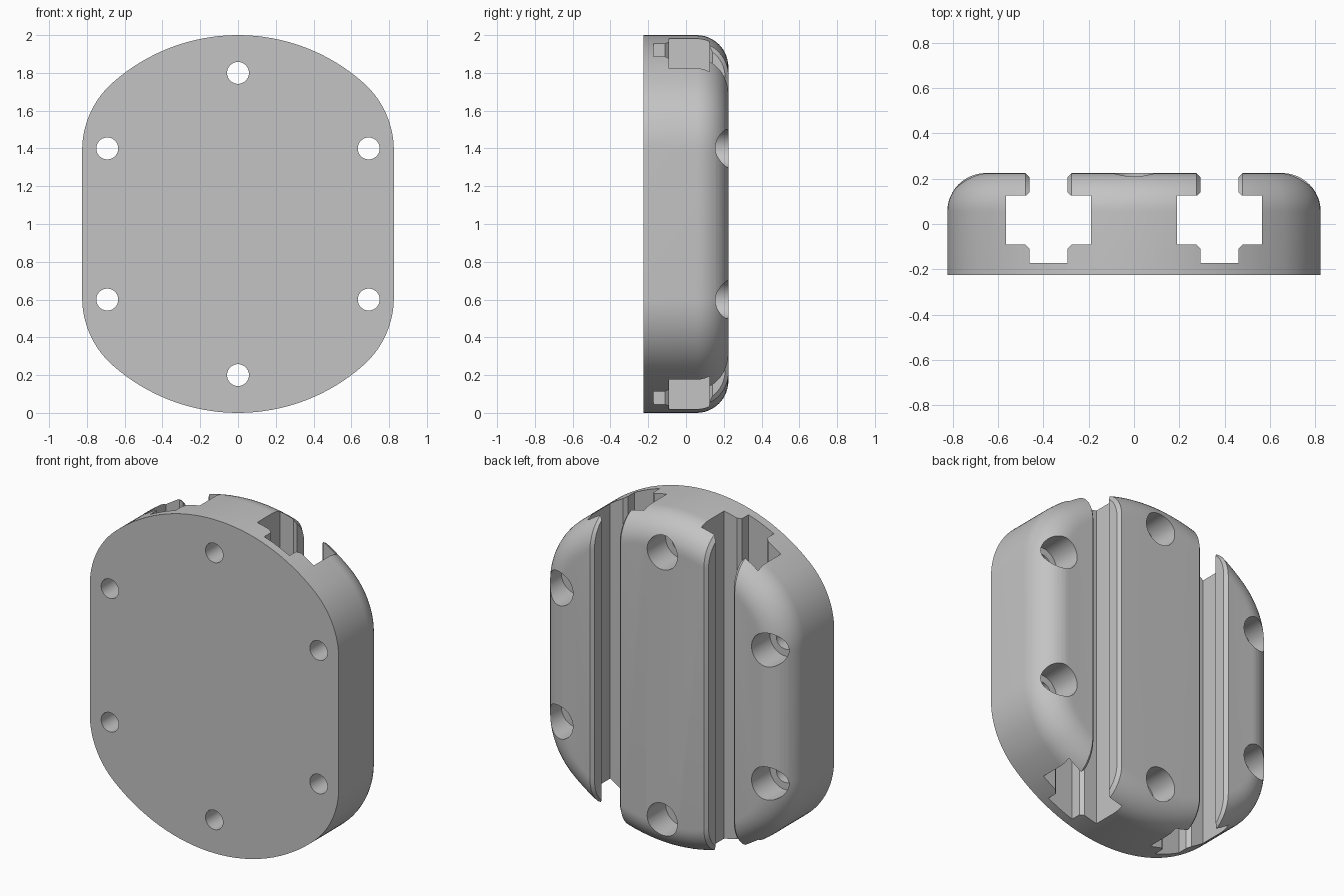
import bpy, bmesh
from math import sin, cos, pi, sqrt, atan2

cube = bpy.data.objects.get("Cube")
if cube:
    bpy.data.objects.remove(cube, do_unlink=True)

BACK, FRONT = 0.225, -0.225      # y limits
HALF_W = 0.825                   # half width
CORNER_Z = 0.39                  # corner arc centre, above and below the middle
CORNER_R = 0.478                 # corner arc radius
FILLET = 0.17                    # rounding of the back rim
SLOT_X, SLOT_W, CHAMFER = 0.378, 0.084, 0.018

grey = bpy.data.materials.new("light grey")
grey.use_nodes = True
grey.diffuse_color = (0.55, 0.55, 0.55, 1)
grey.node_tree.nodes["Principled BSDF"].inputs["Base Color"].default_value = grey.diffuse_color


def loft(name, rings):
    """Solid through a list of closed rings with equal point counts."""
    bm = bmesh.new()
    loops = [[bm.verts.new(p) for p in ring] for ring in rings]
    for a, b in zip(loops, loops[1:]):
        for i in range(len(a)):
            j = (i + 1) % len(a)
            bm.faces.new((a[i], a[j], b[j], b[i]))
    bm.faces.new(loops[0])
    bm.faces.new(loops[-1])
    bmesh.ops.recalc_face_normals(bm, faces=bm.faces)
    mesh = bpy.data.meshes.new(name)
    bm.to_mesh(mesh)
    bm.free()
    ob = bpy.data.objects.new(name, mesh)
    bpy.context.collection.objects.link(ob)
    mesh.materials.append(grey)
    return ob


def outline(inset):
    """Plate outline as (x, z), moved inward by inset."""
    split = atan2(CORNER_Z, HALF_W - CORNER_R)
    quarter = []
    for i in range(17):
        a = split * i / 16
        r = CORNER_R - inset
        quarter.append((HALF_W - CORNER_R + r * cos(a), CORNER_Z + r * sin(a)))
    for i in range(1, 17):
        a = split + (pi / 2 - split) * i / 16
        quarter.append(((1 - inset) * cos(a), (1 - inset) * sin(a)))
    top = quarter + [(-x, z) for x, z in quarter[-2::-1]]
    return [(x, 1 + z) for x, z in top + [(-x, -z) for x, z in top]]


def cylinder(name, x, z, radius, y0, y1, sides=48):
    ring = [(x + radius * cos(2 * pi * i / sides), z + radius * sin(2 * pi * i / sides))
            for i in range(sides)]
    return loft(name, [[(px, y, pz) for px, pz in ring] for y in (y0, y1)])


# Plate with a rounded back rim
steps = [i * pi / 24 for i in range(13)]
levels = [(FRONT, 0)] + [(BACK - FILLET + FILLET * sin(a), FILLET * (1 - cos(a))) for a in steps]
plate = loft("mounting_plate", [[(x, y, z) for x, z in outline(d)] for y, d in levels])
cutters = []

# T-shaped slots running the full height
half = [(SLOT_W, -0.172), (SLOT_W, -0.11), (SLOT_W + 0.02, -0.09), (0.188, -0.09),
        (0.188, 0.125), (SLOT_W + 0.015, 0.125), (SLOT_W, 0.14), (SLOT_W, 0.3)]
section = half + [(-x, y) for x, y in reversed(half)]
for side in (-1, 1):
    cx = side * SLOT_X
    cutters.append(loft("slot_cutter", [[(cx + x, y, z) for x, y in section] for z in (-0.1, 2.1)]))

    # Chamfer following the slot lips around the rim
    path = [(a, 1) for a in steps] + [(a, -1) for a in reversed(steps)]
    rings = []
    for a, end in path:
        ring = []
        for sx, h in ((-1, -0.03), (1, -0.03), (1, 0.03), (-1, 0.03)):
            x = cx + sx * (SLOT_W + CHAMFER + h)
            inset = FILLET * (1 - cos(a))
            z = sqrt((1 - inset) ** 2 - x * x) + h * cos(a)
            ring.append((x, BACK - FILLET + (FILLET + h) * sin(a), 1 + end * z))
        rings.append(ring)
    cutters.append(loft("lip_cutter", rings))

# Six counterbored screw holes
for x, z in [(0, 0.2), (0, 1.8)] + [(sx * 0.692, z) for sx in (-1, 1) for z in (0.6, 1.4)]:
    cutters.append(cylinder("screw_hole_cutter", x, z, 0.058, -0.4, 0.4))
    cutters.append(cylinder("counterbore_cutter", x, z, 0.1, 0.05, 0.41))

# Cut everything out of the plate
bpy.ops.object.select_all(action='DESELECT')
bpy.context.view_layer.objects.active = plate
plate.select_set(True)
for cutter in cutters:
    mod = plate.modifiers.new("cut", 'BOOLEAN')
    mod.operation = 'DIFFERENCE'
    mod.solver = 'EXACT'
    mod.object = cutter
    bpy.ops.object.modifier_apply(modifier=mod.name)
    bpy.data.objects.remove(cutter, do_unlink=True)

bpy.ops.object.shade_smooth_by_angle(angle=pi / 6)
